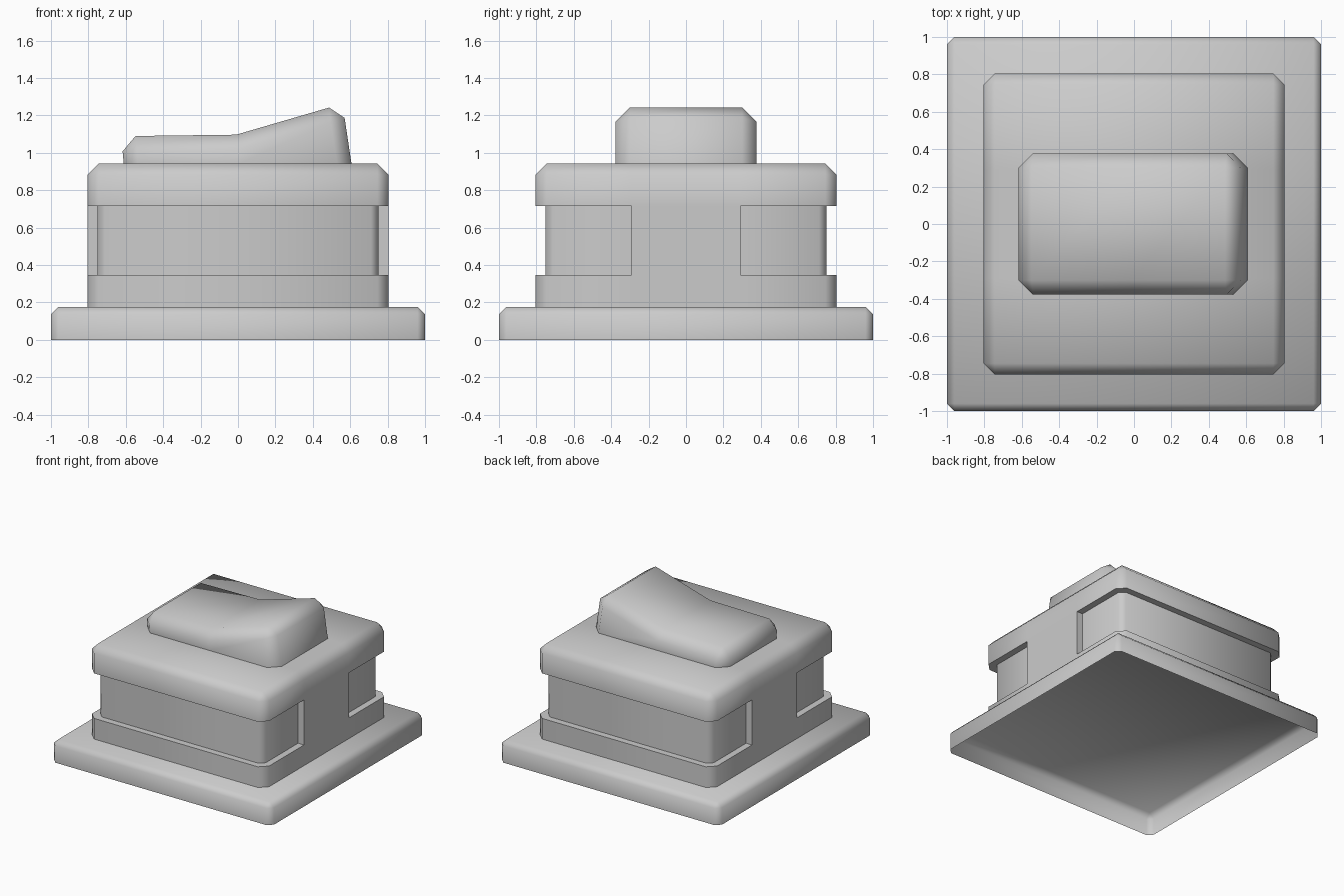
import bpy, bmesh, math

if "Cube" in bpy.data.objects:
    bpy.data.objects.remove(bpy.data.objects["Cube"])


def loft(name, halves, caps):
    """Stack closed rings, each given as its +y half (from +x round to -x)."""
    bm = bmesh.new()
    rings = []
    for half in halves:
        full = half + [(x, -y, z) for x, y, z in reversed(half)]
        rings.append([bm.verts.new(p) for p in full])
    n = len(rings[0])
    for a, b in zip(rings, rings[1:]):
        for i in range(n):
            j = (i + 1) % n
            bm.faces.new((a[i], a[j], b[j], b[i]))
    for cap in caps:
        bm.faces.new([rings[-1][i] for i in cap])
    bmesh.ops.remove_doubles(bm, verts=bm.verts[:], dist=1e-4)
    bmesh.ops.recalc_face_normals(bm, faces=bm.faces[:])
    mesh = bpy.data.meshes.new(name)
    bm.to_mesh(mesh)
    bm.free()
    obj = bpy.data.objects.new(name, mesh)
    bpy.context.collection.objects.link(obj)
    bpy.ops.object.select_all(action='DESELECT')
    obj.select_set(True)
    bpy.context.view_layer.objects.active = obj
    bpy.ops.object.shade_smooth_by_angle(angle=math.radians(60))
    return obj


def mirrored(quarter, z):
    """Complete a +x +y quarter outline to a +y half at height z."""
    pts = quarter + [(-x, y) for x, y in reversed(quarter)]
    return [(x, y, z) for x, y in pts]


# Base plate: chamfered, open underneath
def square(h, c, z):
    return mirrored([(h, h - c), (h - c, h)], z)


loft("base_plate", [square(1, 0.04, 0), square(1, 0.04, 0.138),
                    square(0.96, 0, 0.177)], [range(8)])


# Housing: recess wraps the front and back, leaving a rib on each side
RIB = 0.292


def body(h, c, z, rib_x=None):
    return mirrored([(rib_x or h, RIB), (h, RIB), (h, h - c), (h - c, h)], z)


loft("housing", [
    body(0.805, 0.06, 0.177),
    body(0.805, 0.06, 0.347),
    body(0.751, 0.04, 0.347, 0.805),
    body(0.751, 0.04, 0.717, 0.805),
    body(0.805, 0.06, 0.717),
    body(0.805, 0.06, 0.882),
    body(0.745, 0, 0.942),
], [range(16)])

# Rocker button: low on the left, raised on the right
loft("rocker_button", [
    [(0.607, 0.30, 0.94), (0.53, 0.378, 0.94), (0, 0.378, 0.94),
     (-0.535, 0.378, 0.94), (-0.611, 0.30, 0.94)],
    [(0.57, 0.30, 1.187), (0.495, 0.378, 1.165), (0, 0.378, 1.02),
     (-0.54, 0.378, 1.01), (-0.617, 0.30, 1.008)],
    [(0.487, 0.30, 1.242), (0.487, 0.30, 1.242), (-0.01, 0.30, 1.097),
     (-0.548, 0.30, 1.09), (-0.548, 0.30, 1.09)],
], [(1, 2, 7, 8), (2, 3, 6, 7)])
